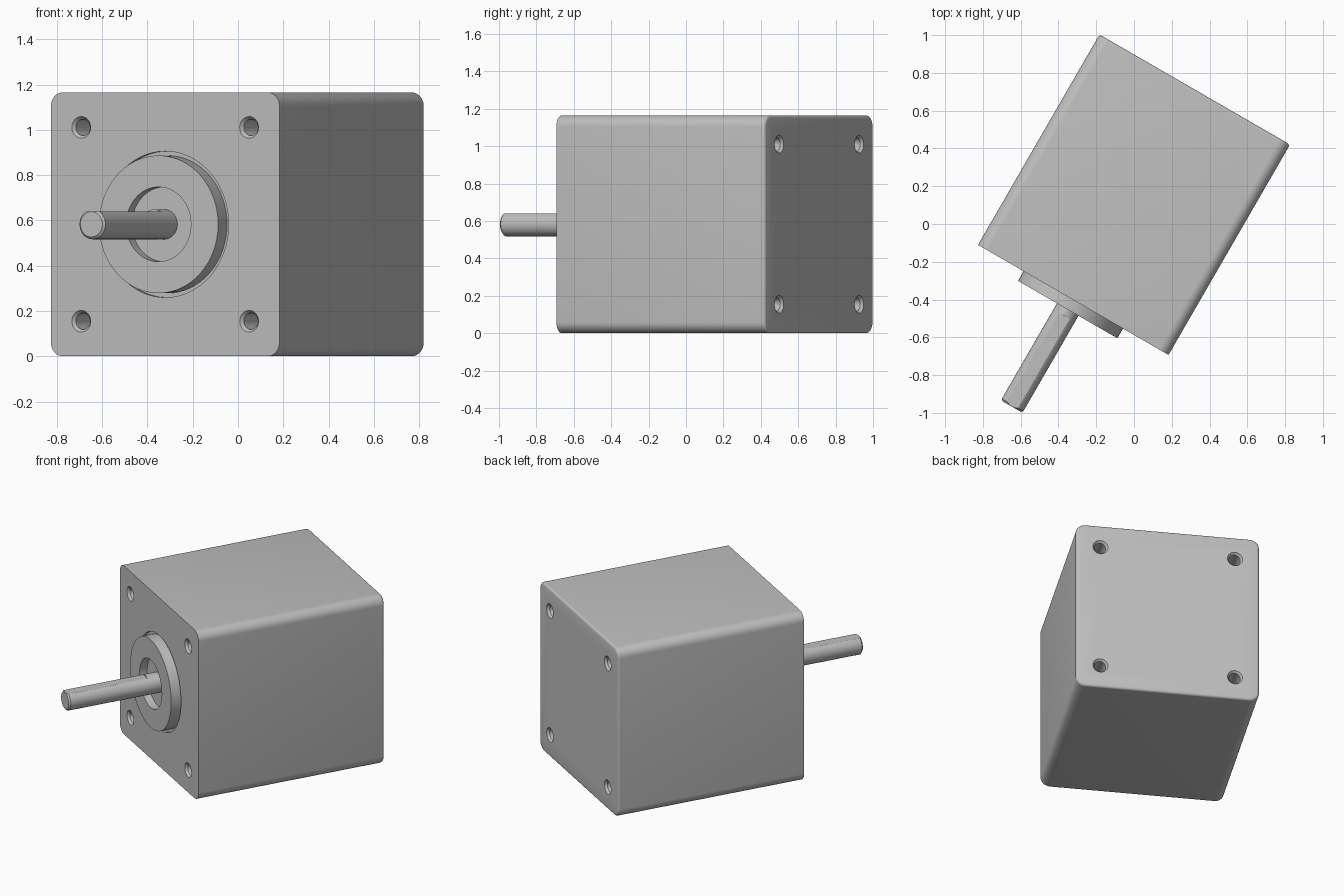
import bpy, bmesh, math
from mathutils import Matrix, Vector

if "Cube" in bpy.data.objects:
    bpy.data.objects.remove(bpy.data.objects["Cube"])

SIDE, HALF = 1.165, 0.643      # body cross-section and half length
SHAFT_R, TIP = 0.066, 1.295
# The motor axis is turned 30 degrees in plan
PLACE = Matrix.Translation((0, 0.155, SIDE / 2)) @ Matrix.Rotation(math.radians(-30), 4, 'Z')

grey = bpy.data.materials.new("light grey metal")
grey.use_nodes = True
colour = (0.52, 0.52, 0.52, 1)
grey.diffuse_color = colour
grey.node_tree.nodes["Principled BSDF"].inputs["Base Color"].default_value = colour


def finish(name, bm):
    """Turn a bmesh in motor coordinates into a placed object."""
    bmesh.ops.recalc_face_normals(bm, faces=bm.faces)
    bm.transform(PLACE)
    mesh = bpy.data.meshes.new(name)
    bm.to_mesh(mesh)
    bm.free()
    mesh.materials.append(grey)
    obj = bpy.data.objects.new(name, mesh)
    bpy.context.collection.objects.link(obj)
    return obj


def lathe(name, profile, x=0, z=0, steps=64):
    """Spin (radius, distance forward) points about the motor axis."""
    bm = bmesh.new()
    verts = [bm.verts.new((x + r, -d, z)) for r, d in profile]
    edges = [bm.edges.new(pair) for pair in zip(verts, verts[1:])]
    bmesh.ops.spin(bm, geom=verts + edges, cent=(x, 0, z), axis=(0, 1, 0),
                   angle=math.tau, steps=steps, use_duplicate=False)
    bmesh.ops.remove_doubles(bm, verts=bm.verts, dist=0.0001)
    return finish(name, bm)


def box(name, size, centre):
    bm = bmesh.new()
    bmesh.ops.create_cube(bm, size=1)
    bm.transform(Matrix.Translation(centre) @ Matrix.Diagonal((*size, 1)))
    return finish(name, bm)


def select(obj):
    bpy.ops.object.select_all(action='DESELECT')
    obj.select_set(True)
    bpy.context.view_layer.objects.active = obj


def cut(obj, cutter):
    cutter.hide_render = True
    mod = obj.modifiers.new("cut", 'BOOLEAN')
    mod.operation, mod.solver, mod.object = 'DIFFERENCE', 'EXACT', cutter
    select(obj)
    bpy.ops.object.modifier_apply(modifier=mod.name)
    bpy.data.objects.remove(cutter)


# Body: square block, rounded long edges, small round on the rear rim
bm = bmesh.new()
bmesh.ops.create_cube(bm, size=1)
bm.transform(Matrix.Diagonal((SIDE, 2 * HALF, SIDE, 1)))
long_edges = [e for e in bm.edges if abs(e.verts[0].co.y - e.verts[1].co.y) > 1]
bmesh.ops.bevel(bm, geom=long_edges, offset=0.06, segments=8, profile=0.5, affect='EDGES')
rear_rim = [e for e in bm.edges if all(v.co.y > HALF - 0.001 for v in e.verts)]
bmesh.ops.bevel(bm, geom=rear_rim, offset=0.016, segments=4, profile=0.5, affect='EDGES')
body = finish("motor_body", bm)

# Groove round the boss
cut(body, lathe("groove_cutter", [(0, HALF + 0.05), (0.323, HALF + 0.05),
                                  (0.323, HALF - 0.02), (0, HALF - 0.02)]))

# Chamfered bolt holes in both ends
for end in (1, -1):
    for sx in (1, -1):
        for sz in (1, -1):
            profile = [(0, 0.01), (0.056, 0.01), (0.036, -0.015), (0.036, -0.16), (0, -0.16)]
            profile = [(r, end * (HALF + d)) for r, d in profile]
            cut(body, lathe("hole_cutter", profile, sx * 0.428, sz * 0.428, 32))

# Pilot boss with a recessed centre
boss = lathe("pilot_boss", [(0, HALF - 0.03), (0.304, HALF - 0.03), (0.304, 0.702),
                            (0.165, 0.702), (0.165, 0.65), (0, 0.65)])

# Shaft with chamfered tip and a flat along the top
shaft = lathe("drive_shaft", [(0, 0.63), (SHAFT_R, 0.63), (SHAFT_R, TIP - 0.01),
                              (SHAFT_R - 0.01, TIP), (0, TIP)], steps=48)
cut(shaft, box("flat_cutter", (0.3, 0.7, 0.1), Vector((0, -0.74 - 0.35, 0.057 + 0.05))))

for part in (body, boss, shaft):
    select(part)
    bpy.ops.object.shade_smooth_by_angle(angle=math.radians(30))
